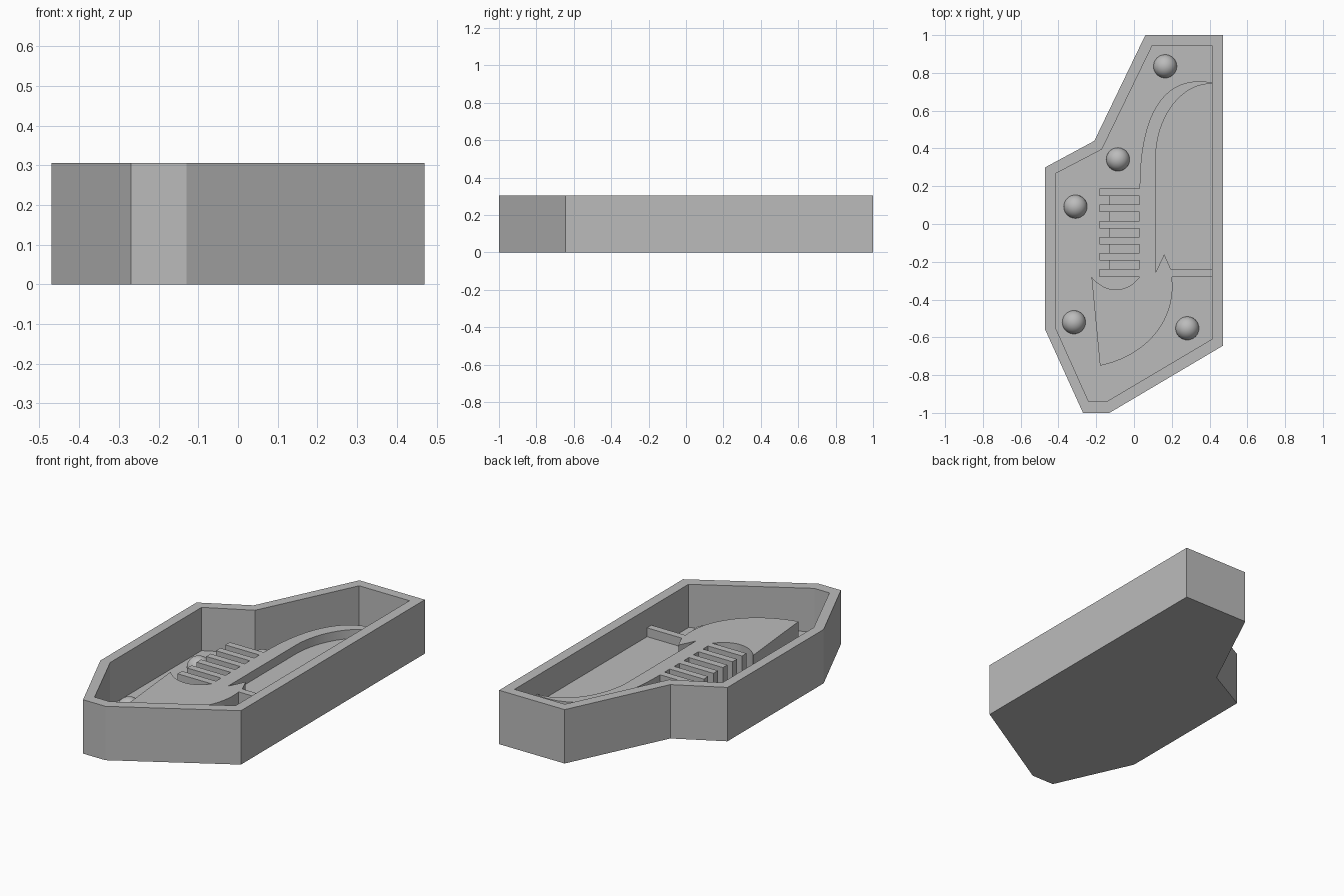
import bpy, bmesh
from mathutils import Vector
from mathutils.geometry import interpolate_bezier

cube = bpy.data.objects.get("Cube")
if cube:
    bpy.data.objects.remove(cube)

grey = bpy.data.materials.new("plain grey")
grey.use_nodes = True
COLOR = (0.5, 0.5, 0.5, 1)
grey.diffuse_color = COLOR
grey.node_tree.nodes["Principled BSDF"].inputs["Base Color"].default_value = COLOR

RIM, FLOOR, STEP, TOP = 0.305, 0.06, 0.15, 0.2


def finish(name, bm, smooth=True):
    bmesh.ops.recalc_face_normals(bm, faces=bm.faces)
    mesh = bpy.data.meshes.new(name)
    bm.to_mesh(mesh)
    bm.free()
    mesh.materials.append(grey)
    obj = bpy.data.objects.new(name, mesh)
    bpy.context.collection.objects.link(obj)
    if smooth:
        bpy.ops.object.select_all(action='DESELECT')
        obj.select_set(True)
        bpy.context.view_layer.objects.active = obj
        bpy.ops.object.shade_smooth_by_angle()
    return obj


def ring(bm, outline, z):
    return [bm.verts.new((x, y, z)) for x, y in outline]


def bridge(bm, a, b):
    for i in range(len(a)):
        j = (i + 1) % len(a)
        bm.faces.new((a[i], a[j], b[j], b[i]))


def prism(name, outline, top, bottom=FLOOR - 0.01):
    bm = bmesh.new()
    low, high = ring(bm, outline, bottom), ring(bm, outline, top)
    bridge(bm, low, high)
    bm.faces.new(low)
    bm.faces.new(high)
    return finish(name, bm)


def box(name, x0, x1, y0, y1, top):
    return prism(name, [(x0, y0), (x1, y0), (x1, y1), (x0, y1)], top)


def curve(*points, steps=20):
    a, h1, h2, b = (Vector(p) for p in points)
    return [tuple(p) for p in interpolate_bezier(a, h1, h2, b, steps)]


# Open tray: outer wall, rim, inner wall and floor
outer = [(.47, -.645), (.47, 1), (.06, 1), (-.21, .44),
         (-.47, .3), (-.47, -.56), (-.27, -1), (-.13, -1)]
inner = [(.412, -.61), (.412, .945), (.097, .945), (-.17, .395),
         (-.415, .267), (-.415, -.55), (-.24, -.94), (-.145, -.94)]
bm = bmesh.new()
rings = [ring(bm, outer, 0), ring(bm, outer, RIM),
         ring(bm, inner, RIM), ring(bm, inner, FLOOR)]
for a, b in zip(rings, rings[1:]):
    bridge(bm, a, b)
bm.faces.new(rings[0])
bm.faces.new(rings[-1])
finish("tray", bm, smooth=False)

# Raised figure: curved neck, trunk, side arm and rounded base
neck_outer = curve((.03, .19), (.03, .6), (.17, .8), (.42, .747))
neck_inner = curve((.42, .742), (.24, .75), (.115, .55), (.115, .35))
spike_and_arm = [(.115, -.255), (.16, -.16), (.195, -.24), (.42, -.24), (.42, -.28)]
base_curve = curve((.2, -.28), (.23, -.5), (.07, -.7), (-.18, -.75))
scoop = curve((-.225, -.28), (-.15, -.37), (-.04, -.37), (.03, -.28))
prism("raised_figure", neck_outer + neck_inner + spike_and_arm + base_curve + scoop, TOP)

# Lower plate between the trunk and the tray wall
prism("lower_plate", neck_inner + [(.1, -.26), (.42, -.26)], STEP)

# Ribs standing on a lower backing
box("rib_backing", -.13, .035, -.275, .185, STEP)
for i in range(6):
    y = .168 - i * .0855
    box(f"rib_{i + 1}", -.183, .03, y - .02, y + .02, TOP)

# Round alignment pegs on the floor
for i, (x, y) in enumerate([(.165, .835), (-.085, .342), (-.31, .092),
                            (-.318, -.52), (.282, -.552)]):
    bm = bmesh.new()
    bmesh.ops.create_uvsphere(bm, u_segments=32, v_segments=16, radius=.062)
    bmesh.ops.delete(bm, geom=[v for v in bm.verts if v.co.z < -.001], context='VERTS')
    bmesh.ops.translate(bm, verts=bm.verts, vec=(x, y, FLOOR))
    finish(f"alignment_peg_{i + 1}", bm)
